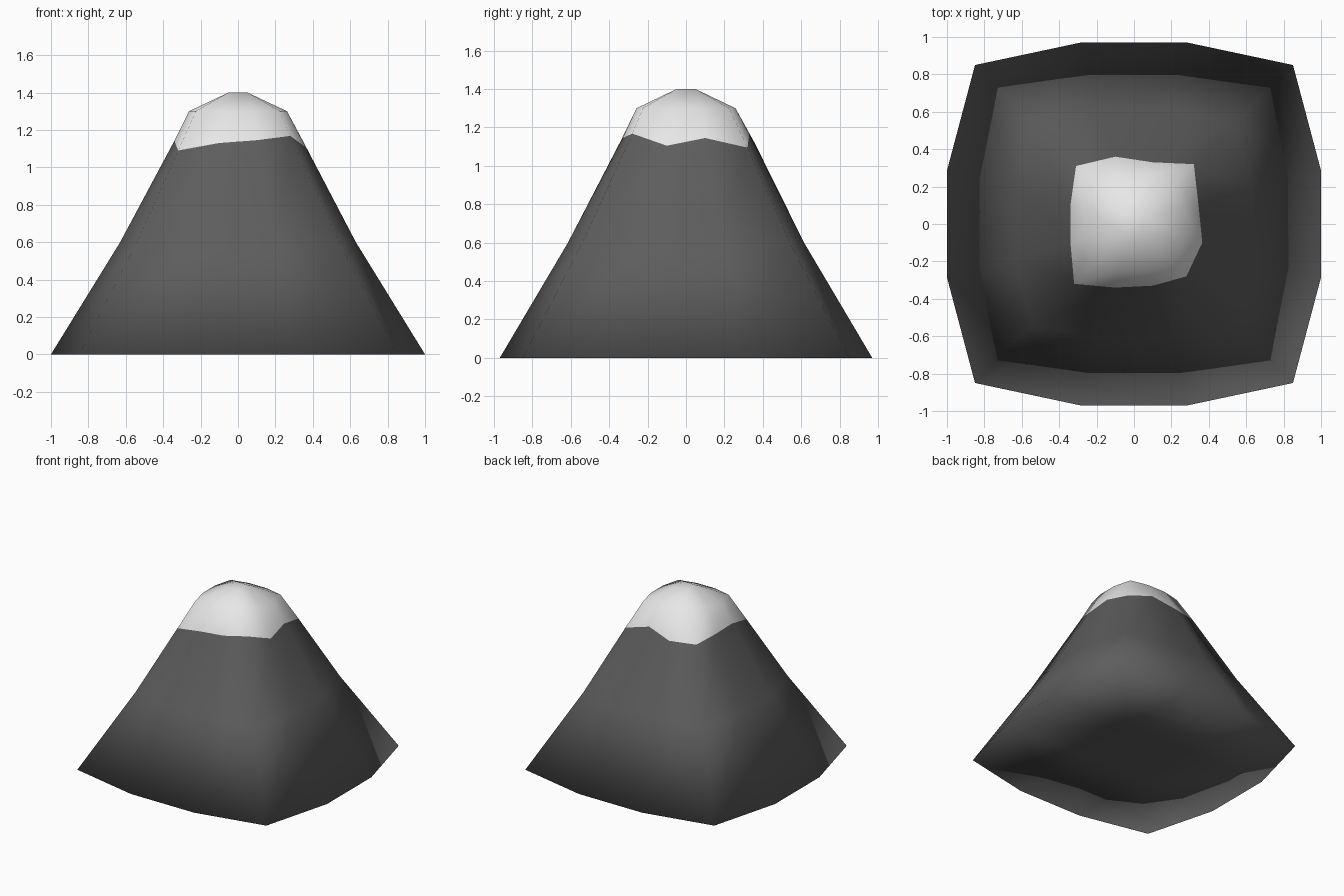
import bpy
import bmesh

cube = bpy.data.objects.get("Cube")
if cube:
    bpy.data.objects.remove(cube)


def make_material(name, value):
    mat = bpy.data.materials.new(name)
    mat.use_nodes = True
    color = (value, value, value, 1.0)
    mat.diffuse_color = color
    mat.node_tree.nodes["Principled BSDF"].inputs["Base Color"].default_value = color
    return mat


def ring_points(corner, mid_x, mid_y, third, z):
    """Twelve points around a bulging square, from the front -x corner."""
    c, t = corner, third
    flat = [(-c, -c), (-t, -mid_y), (t, -mid_y),
            (c, -c), (mid_x, -t), (mid_x, t),
            (c, c), (t, mid_y), (-t, mid_y),
            (-c, c), (-mid_x, t), (-mid_x, -t)]
    return [(x, y, z) for x, y in flat]


def cap(bm, ring, size, z, material):
    """Close a ring with a three by three grid of quads."""
    s = size
    inner = [bm.verts.new((x, y, z)) for x, y in ((-s, -s), (s, -s), (s, s), (-s, s))]
    faces = [bm.faces.new(inner)]
    for k in range(4):
        a = 3 * k
        faces.append(bm.faces.new((ring[a], ring[a + 1], inner[k], ring[a - 1])))
        faces.append(bm.faces.new((ring[a + 1], ring[a + 2], inner[(k + 1) % 4], inner[k])))
    for face in faces:
        face.material_index = material


ROCK, SNOW = 0, 1

# Uneven snow line
snow_line = [(-.32, -.32, 1.09), (-.1, -.34, 1.13), (.1, -.33, 1.145),
             (.28, -.28, 1.168), (.365, -.1, 1.105), (.345, .1, 1.145),
             (.32, .32, 1.095), (.1, .33, 1.165), (-.1, .36, 1.115),
             (-.31, .31, 1.12), (-.34, .1, 1.137), (-.34, -.1, 1.142)]

# Slopes, from the foot to the shoulder of the peak
levels = [ring_points(.85, 1.0, .97, .285, 0),
          ring_points(.54, .63, .615, .19, .6),
          snow_line,
          ring_points(.225, .262, .258, .08, 1.3)]

bm = bmesh.new()
rings = [[bm.verts.new(p) for p in level] for level in levels]
for row, (low, high) in enumerate(zip(rings, rings[1:])):
    for i in range(12):
        j = (i + 1) % 12
        face = bm.faces.new((low[i], low[j], high[j], high[i]))
        face.material_index = SNOW if row == 2 else ROCK

# Underside and summit
cap(bm, rings[0], .28, 0, ROCK)
cap(bm, rings[-1], .05, 1.4, SNOW)

bmesh.ops.recalc_face_normals(bm, faces=bm.faces)
for face in bm.faces:
    face.smooth = True

mesh = bpy.data.meshes.new("mountain")
bm.to_mesh(mesh)
bm.free()
mesh.materials.append(make_material("dark rock", .11))
mesh.materials.append(make_material("white snow", .8))
mountain = bpy.data.objects.new("mountain", mesh)
bpy.context.collection.objects.link(mountain)
